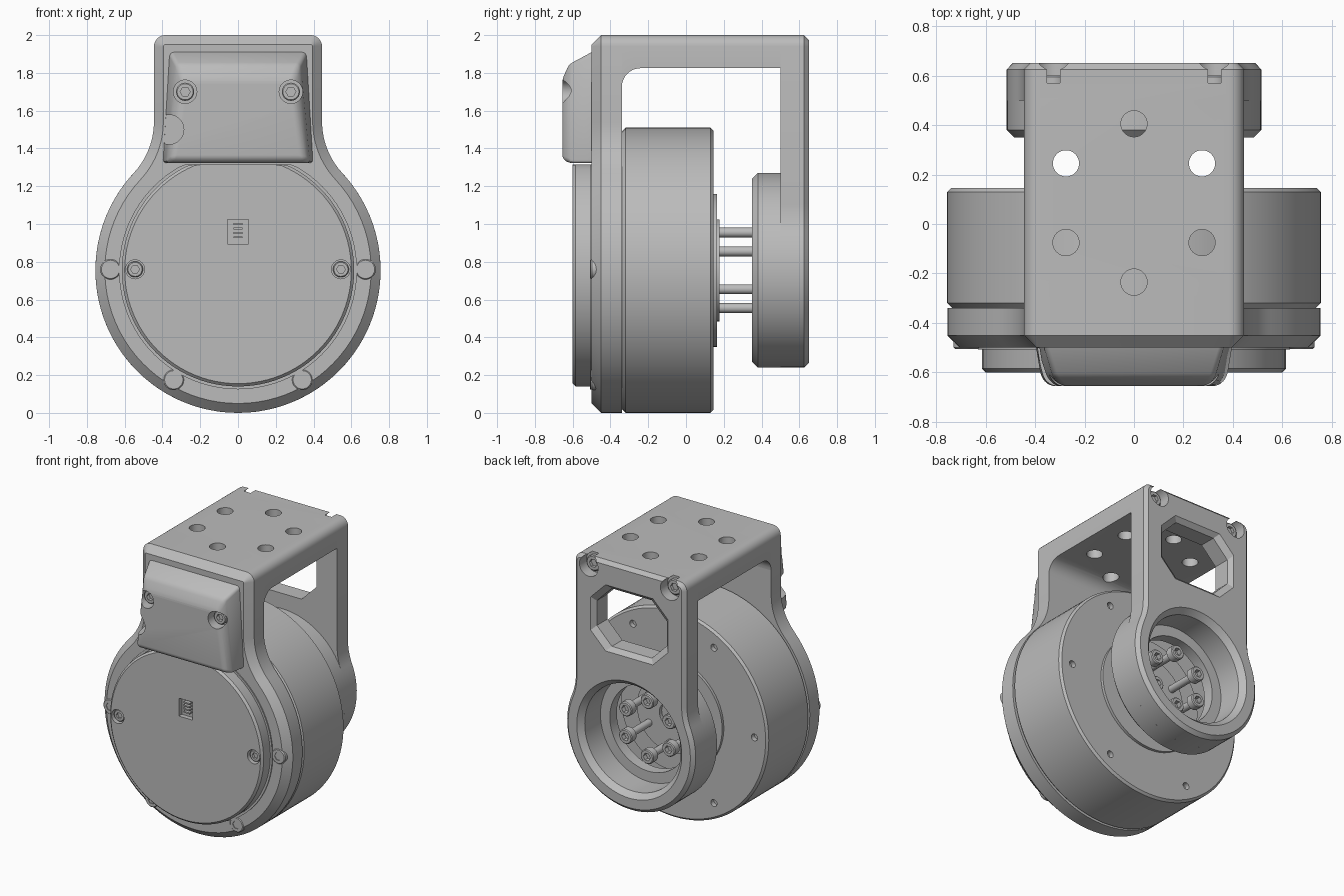
import bpy, bmesh
from math import sin, cos, pi, sqrt, atan2, radians

cube = bpy.data.objects.get("Cube")
if cube:
    bpy.data.objects.remove(cube, do_unlink=True)

AXIS = 0.755          # height of the motor axis
grey = bpy.data.materials.new("machined_grey")
grey.use_nodes = True
tone = (0.5, 0.5, 0.5, 1)
grey.diffuse_color = tone
grey.node_tree.nodes["Principled BSDF"].inputs["Base Color"].default_value = tone
parts = []


def loft(name, sections, cutter=False):
    """Skin a list of (y, [(x, z), ...]) sections and cap both ends."""
    bm = bmesh.new()
    rings = [[bm.verts.new((x, y, z)) for x, z in pts] for y, pts in sections]
    n = len(rings[0])
    for a, b in zip(rings, rings[1:]):
        for i in range(n):
            j = (i + 1) % n
            bm.faces.new((a[i], a[j], b[j], b[i]))
    bm.faces.new(rings[0])
    bm.faces.new(rings[-1])
    bmesh.ops.recalc_face_normals(bm, faces=bm.faces)
    mesh = bpy.data.meshes.new(name)
    bm.to_mesh(mesh)
    bm.free()
    mesh.materials.append(grey)
    obj = bpy.data.objects.new(name, mesh)
    bpy.context.collection.objects.link(obj)
    if cutter:
        obj.hide_render = True
    else:
        parts.append(obj)
    return obj


def ring(r, x=0, z=AXIS, n=96, hexagon=False):
    pts = []
    for i in range(n):
        a = 2 * pi * i / n
        k = cos(pi / 6) / cos(a % (pi / 3) - pi / 6) if hexagon else 1
        pts.append((x + r * k * cos(a), z + r * k * sin(a)))
    return pts


def turned(name, profile, x=0, z=AXIS, n=96, cutter=False):
    """Round part along y from (y, radius) pairs."""
    return loft(name, [(y, ring(r, x, z, n)) for y, r in profile], cutter)


def rect(hb, ht, z0, z1):
    return [(-hb, z0), (hb, z0), (ht, z1), (-ht, z1)]


def mirrored(half):
    return half + [(-x, z) for x, z in reversed(half) if x > 1e-6]


def corner(w, top, r):
    return [(w - r + r * cos(a), top - r + r * sin(a))
            for a in (pi / 2 * i / 6 for i in range(7))]


def keyhole(R, inset=0.0):
    """Disc blending through concave fillets into a straight neck."""
    w, top, f = 0.445 - inset, 2 - inset, 0.4 + inset
    R -= inset
    rise = sqrt((R + f) ** 2 - (w + f) ** 2)
    t = atan2(rise, w + f)
    half = []
    for i in range(33):
        a = -pi / 2 + (t + pi / 2) * i / 32
        half.append((R * cos(a), AXIS + R * sin(a)))
    half[0] = (0, half[0][1])
    for i in range(1, 11):
        a = pi + t * (1 - i / 10)
        half.append((w + f + f * cos(a), AXIS + rise + f * sin(a)))
    return mirrored(half + corner(w, top, 0.06 - inset))


def cut(obj, *cutters):
    for c in cutters:
        mod = obj.modifiers.new("cut", 'BOOLEAN')
        mod.operation, mod.solver, mod.object = 'DIFFERENCE', 'EXACT', c
        bpy.context.view_layer.objects.active = obj
        bpy.ops.object.modifier_apply(modifier=mod.name)
    for c in cutters:
        bpy.data.objects.remove(c, do_unlink=True)


def bore(x, z, r, y0, y1):
    return turned("bore_cutter", [(y0, r), (y1, r)], x, z, 32, True)


def screw(name, x, z, face, base, r):
    """Cap screw head with a hexagonal socket in its face."""
    d = base - face
    rim = 0.12 * r * (1 if d > 0 else -1)
    loft(name, [(base, ring(r, x, z, 36)), (face + rim, ring(r, x, z, 36)),
                (face, ring(r * 0.88, x, z, 36)),
                (face, ring(r * 0.55, x, z, 36, True)),
                (face + d * 0.6, ring(r * 0.55, x, z, 36, True))])


# Bracket front plate
loft("front_plate", [(-0.5, keyhole(0.755, 0.05)), (-0.45, keyhole(0.755)),
                     (-0.34, keyhole(0.755))])
for s in (-1, 1):
    screw("plate_side_screw", s * 0.675, 0.76, -0.505, -0.44, 0.055)
    screw("plate_lower_screw", s * 0.34, 0.175, -0.505, -0.44, 0.055)


# Bracket top bridge, filleted into the front plate
def bridge_section(bottom):
    return mirrored([(0.445, bottom)] + corner(0.445, 2, 0.06))


steps = [pi / 2 * i / 8 for i in range(9)]
bridge = loft("top_bridge",
              [(-0.24 - 0.1 * cos(a), bridge_section(1.725 + 0.1 * sin(a)))
               for a in steps] + [(0.5, bridge_section(1.825))])
spots = [(0, 0.405), (0, -0.235)] + [(s * 0.275, y) for s in (-1, 1)
                                     for y in (0.245, -0.075)]
for x, y in spots:
    hole = bore(0, 0, 0.053, -0.3, 0.3)
    hole.rotation_euler.x = pi / 2
    hole.location = (x, y, 1.9)
    bpy.context.view_layer.update()
    cut(bridge, hole)

# Bracket rear arm with window, bearing pocket and screw recesses
arm = loft("rear_arm", [(0.5, keyhole(0.515)), (0.625, keyhole(0.515)),
                        (0.65, keyhole(0.515, 0.025))])


def window(grow):
    w, z0, z1, c = 0.28 + grow, 1.38 - grow, 1.80 + grow, 0.12
    return mirrored([(w - c, z0), (w, z0 + c), (w, z1 - c), (w - c, z1)])


def pocket():
    return turned("pocket_cutter", [(0.3, 0.31), (0.43, 0.31), (0.43, 0.385),
                                    (0.61, 0.385), (0.66, 0.43)], cutter=True)


cut(arm, pocket(), loft("window_cutter", [(0.45, window(0)), (0.62, window(0)),
                                          (0.66, window(0.04))], True),
    *[bore(s * 0.325, 1.93, 0.075, 0.57, 0.7) for s in (-1, 1)])
boss = turned("rear_bearing_boss", [(0.35, 0.485), (0.38, 0.515), (0.5, 0.515)])
cut(boss, pocket())
for s in (-1, 1):
    screw("arm_screw", s * 0.325, 1.93, 0.60, 0.565, 0.055)

# Motor body and stepped rear hub
motor = turned("motor_body", [(-0.34, 0.735), (-0.32, 0.755), (0.13, 0.755),
                              (0.145, 0.74)])
cut(motor, *[bore(0.65 * cos(k * pi / 3), AXIS + 0.65 * sin(k * pi / 3),
                  0.025, 0.11, 0.2) for k in range(6)])
hub = turned("rear_hub", [(0.14, 0.405), (0.165, 0.405), (0.165, 0.27),
                          (0.177, 0.27)])
cut(hub, bore(0, AXIS, 0.09, 0.15, 0.2))

# Six long output bolts
for k in range(6):
    a = pi / 6 + k * pi / 3
    x, z = 0.2 * cos(a), AXIS + 0.2 * sin(a)
    turned("bolt_shank", [(0.17, 0.026), (0.40, 0.026)], x, z, 24)
    screw("bolt_head", x, z, 0.45, 0.395, 0.052)


# Front cover with a flat top edge
def flat_top(r):
    return [(x, min(z, 1.315)) for x, z in ring(r)]


cover = loft("front_cover", [(-0.6, flat_top(0.6)), (-0.585, flat_top(0.615)),
                             (-0.47, flat_top(0.615))])
rim = loft("cover_rim", [(-0.508, flat_top(0.63)), (-0.48, flat_top(0.63))])
cut(cover, loft("socket_cutter", [(-0.65, rect(0.055, 0.055, 0.895, 1.025)),
                                  (-0.565, rect(0.055, 0.055, 0.895, 1.025))], True),
    *[bore(s * 0.545, 0.76, 0.05, -0.65, -0.56) for s in (-1, 1)])
for s in (-1, 1):
    screw("cover_screw", s * 0.545, 0.76, -0.585, -0.555, 0.042)
for k in range(4):
    z = 0.925 + k * 0.023
    loft("connector_pin", [(-0.59, rect(0.025, 0.025, z, z + 0.01)),
                           (-0.56, rect(0.025, 0.025, z, z + 0.01))])

# Electronics housing with sloped top, cable notch and screws
housing = loft("electronics_housing",
               [(-0.48, rect(0.4, 0.368, 1.322, 1.92)),
                (-0.62, rect(0.378, 0.325, 1.322, 1.845)),
                (-0.655, rect(0.345, 0.29, 1.345, 1.765))])
bevel = housing.modifiers.new("soft_edges", 'BEVEL')
bevel.width, bevel.segments, bevel.limit_method = 0.02, 3, 'ANGLE'
bevel.angle_limit = radians(20)
bpy.context.view_layer.objects.active = housing
bpy.ops.object.modifier_apply(modifier=bevel.name)
cut(housing, bore(-0.365, 1.5, 0.078, -0.8, -0.502),
    *[bore(s * 0.28, 1.7, 0.062, -0.8, -0.57) for s in (-1, 1)])
for s in (-1, 1):
    screw("housing_screw", s * 0.28, 1.7, -0.61, -0.565, 0.048)

# Smooth shading with crisp edges
bpy.ops.object.select_all(action='DESELECT')
for p in parts:
    p.select_set(True)
bpy.context.view_layer.objects.active = parts[0]
bpy.ops.object.shade_smooth_by_angle(angle=radians(25))
